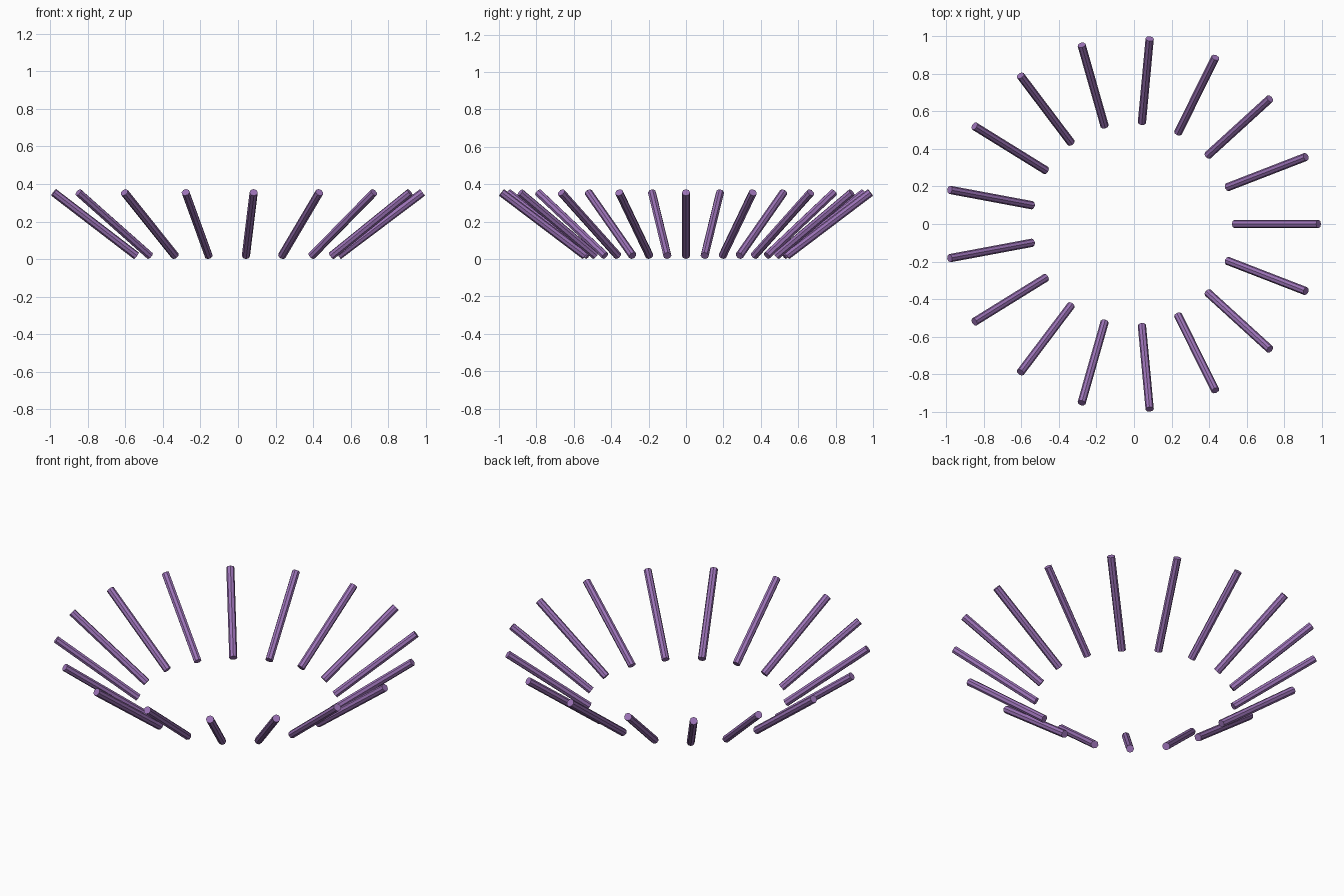
import bpy
import math
from mathutils import Matrix

cube = bpy.data.objects.get("Cube")
if cube:
    bpy.data.objects.remove(cube, do_unlink=True)

COUNT = 17
RADIUS, LENGTH = 0.022, 0.561
TILT = math.radians(37)          # rise of each rod above the ground
RING, HEIGHT, SHIFT = 0.766, 0.1865, -0.008

purple = bpy.data.materials.new("purple")
purple.use_nodes = True
color = (0.33, 0.17, 0.47, 1)
purple.diffuse_color = color
purple.node_tree.nodes["Principled BSDF"].inputs["Base Color"].default_value = color

# One eight-sided rod, shared by the whole ring
bpy.ops.mesh.primitive_cylinder_add(vertices=8, radius=RADIUS, depth=LENGTH)
first = bpy.context.object
rod_mesh = first.data
rod_mesh.name = "rod"
rod_mesh.materials.append(purple)

# Ring of rods leaning outward
lean = Matrix.Translation((RING, 0, HEIGHT)) @ Matrix.Rotation(math.pi / 2 - TILT, 4, "Y")
for i in range(COUNT):
    rod = first if i == 0 else bpy.data.objects.new("rod", rod_mesh)
    rod.name = f"rod_{i + 1}"
    if i:
        bpy.context.collection.objects.link(rod)
    turn = Matrix.Rotation(math.tau * i / COUNT, 4, "Z")
    rod.matrix_world = Matrix.Translation((SHIFT, 0, 0)) @ turn @ lean
